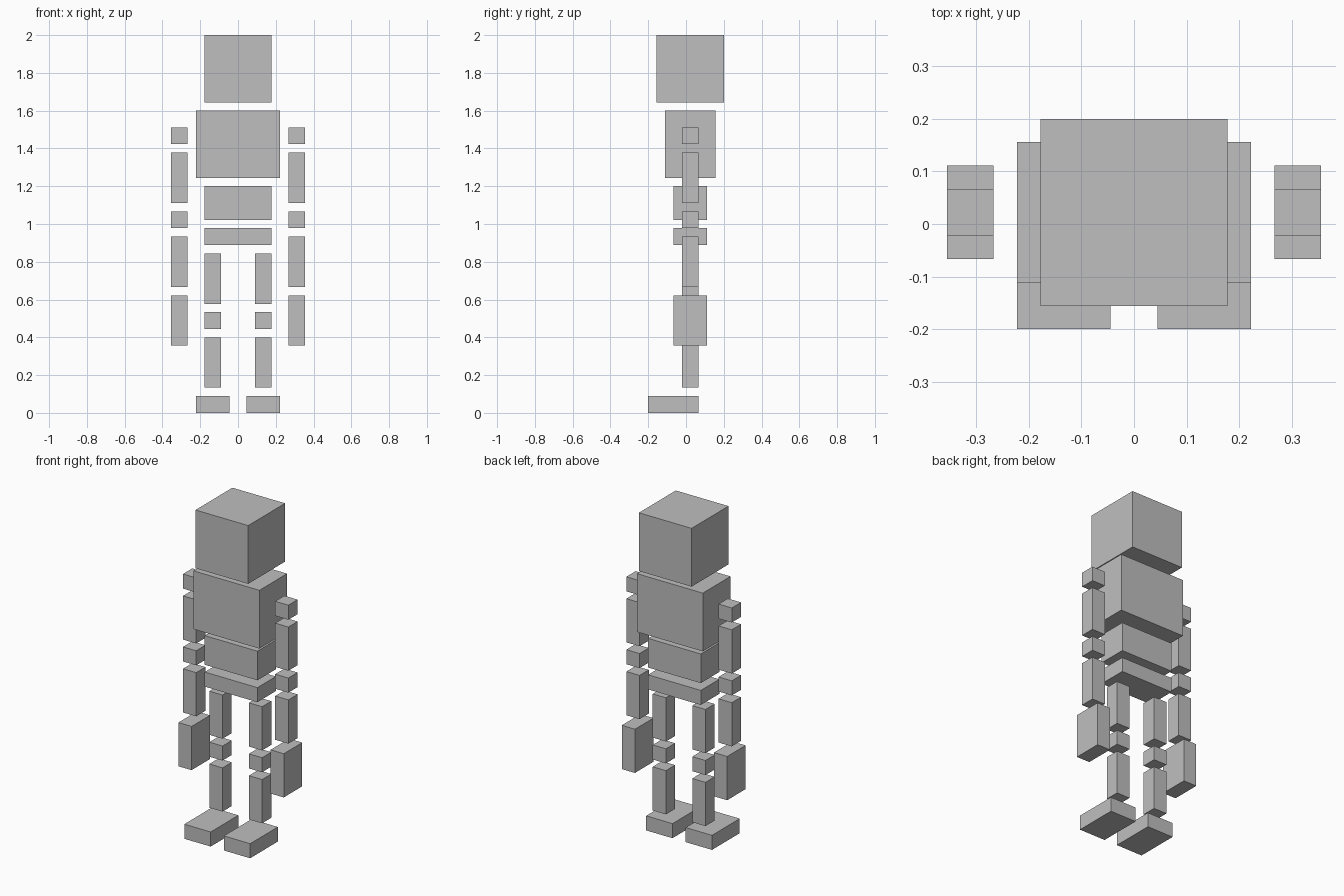
import bpy
from mathutils import Matrix, Vector
import bmesh

if "Cube" in bpy.data.objects:
    bpy.data.objects.remove(bpy.data.objects["Cube"])

U = 2 / 45            # one block unit: the figure is 45 units tall
Y_OFFSET = 0.5        # body axis sits half a unit behind the centre

grey = bpy.data.materials.new("light grey")
grey.diffuse_color = (0.52, 0.52, 0.52, 1)
grey.use_nodes = True
grey.node_tree.nodes["Principled BSDF"].inputs["Base Color"].default_value = grey.diffuse_color


def box(name, x, y, z):
    """Box from (min, max) ranges in block units."""
    lo = Vector((x[0], y[0] + Y_OFFSET, z[0])) * U
    hi = Vector((x[1], y[1] + Y_OFFSET, z[1])) * U
    bm = bmesh.new()
    bmesh.ops.create_cube(bm, size=1, matrix=Matrix.Translation((lo + hi) / 2)
                          @ Matrix.Diagonal((*(hi - lo), 1)))
    mesh = bpy.data.meshes.new(name)
    bm.to_mesh(mesh)
    bm.free()
    mesh.materials.append(grey)
    bpy.context.collection.objects.link(bpy.data.objects.new(name, mesh))


# Head and trunk: half width, half depth, height range
for name, w, d, z in [("head", 4, 4, (37, 45)),
                      ("chest", 5, 3, (28, 36)),
                      ("abdomen", 4, 2, (23, 27)),
                      ("pelvis", 4, 2, (20, 22))]:
    box(name, (-w, w), (-d, d), z)

# Limbs: x range on the +x side, depth range, height range
LIMBS = [("shoulder", (6, 8), (-1, 1), (32, 34)),
         ("upper_arm", (6, 8), (-1, 1), (25, 31)),
         ("elbow", (6, 8), (-1, 1), (22, 24)),
         ("forearm", (6, 8), (-1, 1), (15, 21)),
         ("hand", (6, 8), (-2, 2), (8, 14)),
         ("thigh", (2, 4), (-1, 1), (13, 19)),
         ("knee", (2, 4), (-1, 1), (10, 12)),
         ("shin", (2, 4), (-1, 1), (3, 9)),
         ("foot", (1, 5), (-5, 1), (0, 2))]
for name, x, y, z in LIMBS:
    box("left_" + name, x, y, z)
    box("right_" + name, (-x[1], -x[0]), y, z)
